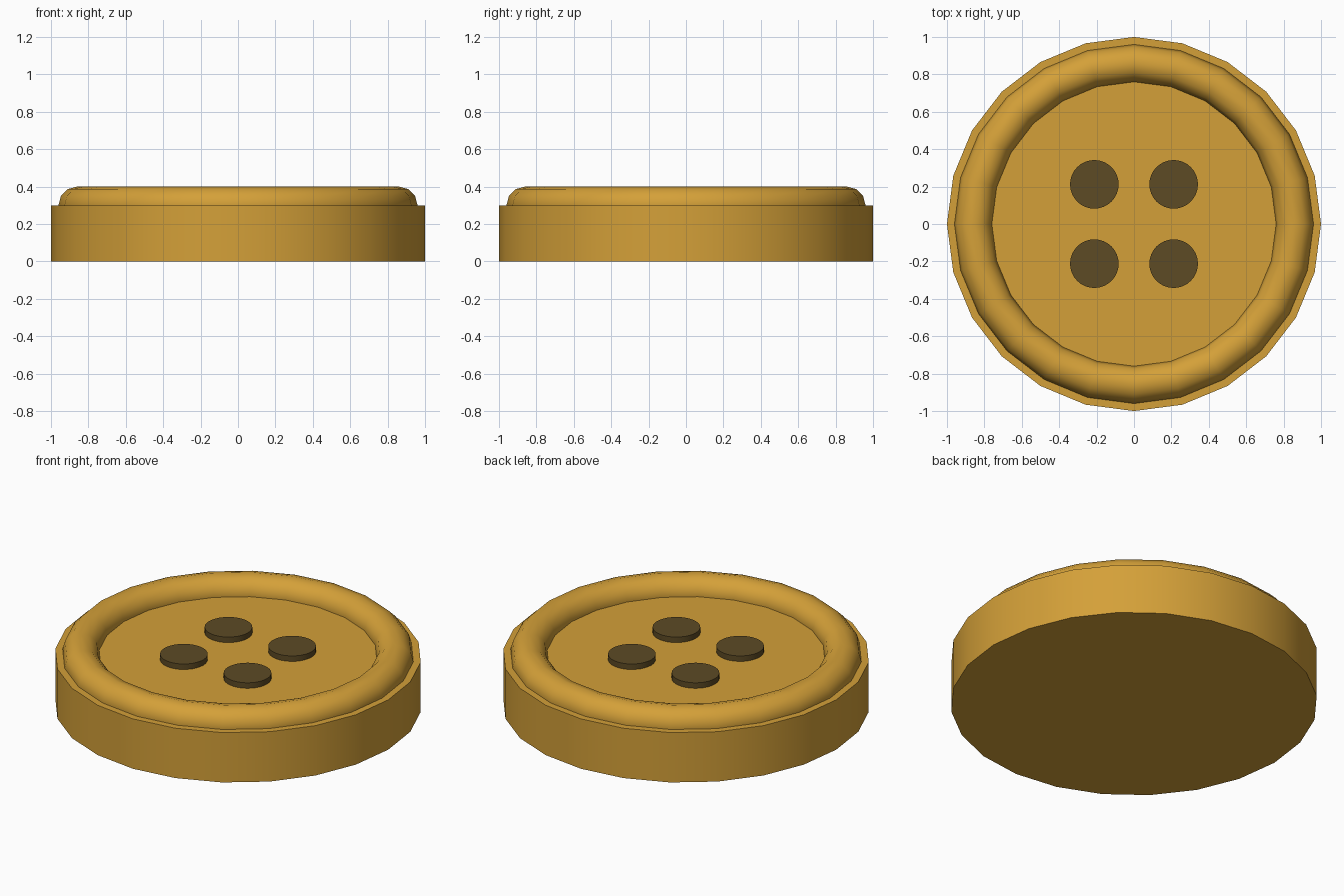
import bpy
import math

if "Cube" in bpy.data.objects:
    bpy.data.objects.remove(bpy.data.objects["Cube"], do_unlink=True)


def make_material(name, rgb):
    mat = bpy.data.materials.new(name)
    mat.use_nodes = True
    color = (*rgb, 1.0)
    mat.diffuse_color = color
    mat.node_tree.nodes["Principled BSDF"].inputs["Base Color"].default_value = color
    return mat


def finish(name, mat):
    obj = bpy.context.object
    obj.name = obj.data.name = name
    obj.data.materials.append(mat)
    bpy.ops.object.shade_smooth_by_angle(angle=math.radians(40))
    return obj


def disc(name, mat, radius, bottom, top, sides, x=0, y=0):
    bpy.ops.mesh.primitive_cylinder_add(
        vertices=sides, radius=radius, depth=top - bottom,
        location=(x, y, (bottom + top) / 2))
    return finish(name, mat)


gold = make_material("golden_yellow", (0.658, 0.352, 0.04))
brown = make_material("dark_brown", (0.109, 0.069, 0.018))

BODY_TOP = 0.3
SIDES = 24

# Thick round body
disc("button_body", gold, 1.0, 0, BODY_TOP, SIDES)

# Raised rounded rim, half sunk into the body
bpy.ops.mesh.primitive_torus_add(
    major_segments=SIDES, minor_segments=12, major_radius=0.86,
    minor_radius=0.1, location=(0, 0, BODY_TOP))
finish("button_rim", gold)

# Four thread holes, shown as dark raised discs
for side, sx in (("left", 1), ("right", -1)):
    for end, sy in (("front", -1), ("back", 1)):
        disc(f"thread_hole_{end}_{side}", brown, 0.13,
             BODY_TOP - 0.03, BODY_TOP + 0.033, 32, sx * 0.212, sy * 0.212)
